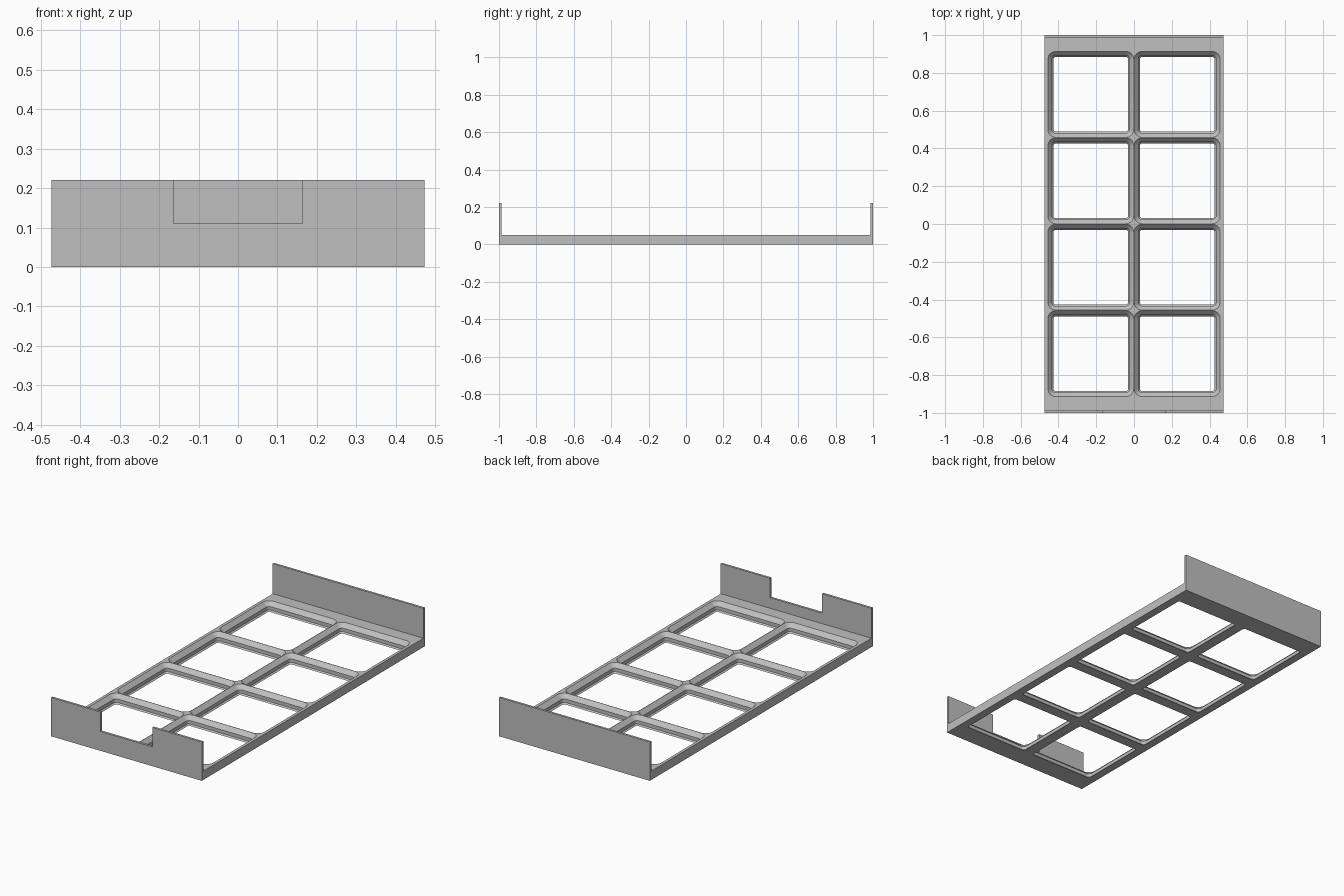
import bpy, bmesh, math

if "Cube" in bpy.data.objects:
    bpy.data.objects.remove(bpy.data.objects["Cube"])

W, L = 0.473, 1.0          # half width, half length
T = 0.013                  # end wall thickness
H, TOP = 0.05, 0.22        # tray height, wall height
PITCH = 0.4575

grey = bpy.data.materials.new("plain grey")
grey.diffuse_color = (0.53, 0.53, 0.53, 1)
grey.use_nodes = True
grey.node_tree.nodes["Principled BSDF"].inputs["Base Color"].default_value = grey.diffuse_color


def finish(bm, name):
    bmesh.ops.recalc_face_normals(bm, faces=bm.faces)
    me = bpy.data.meshes.new(name)
    bm.to_mesh(me)
    bm.free()
    me.materials.append(grey)
    ob = bpy.data.objects.new(name, me)
    bpy.context.collection.objects.link(ob)
    return ob


def ring(bm, cx, cy, hx, hy, r, z, steps=8):
    """Rounded rectangle of vertices; r = 0 gives plain corners."""
    vs = []
    for k, (sx, sy) in enumerate([(1, 1), (-1, 1), (-1, -1), (1, -1)]):
        n = steps if r else 0
        for i in range(n + 1):
            a = math.pi / 2 * (k + (i / n if n else 0))
            vs.append(bm.verts.new((cx + sx * (hx - r) + r * math.cos(a),
                                    cy + sy * (hy - r) + r * math.sin(a), z)))
    return vs


def bridge(bm, a, b):
    for i in range(len(a)):
        j = (i + 1) % len(a)
        bm.faces.new((a[i], a[j], b[j], b[i]))


def loop_edges(bm, vs):
    return [bm.edges.get((vs[i - 1], vs[i])) for i in range(len(vs))]


# Tray frame: eight stepped, tapered openings
bm = bmesh.new()
low = ring(bm, 0, 0, W, L - T, 0, 0)
high = ring(bm, 0, 0, W, L - T, 0, H)
bridge(bm, low, high)
bottom_edges, top_edges = loop_edges(bm, low), loop_edges(bm, high)
# (inset from cell edge, corner radius, height)
STEPS = [(0.031, 0.0125, 0), (0.0235, 0.020, 0.0076),
         (0.0235, 0.020, 0.027), (0.0012, 0.0425, H)]
for ix in (-0.5, 0.5):
    for iy in (-1.5, -0.5, 0.5, 1.5):
        rings = [ring(bm, ix * PITCH, iy * PITCH, PITCH / 2 - d, PITCH / 2 - d, r, z)
                 for d, r, z in STEPS]
        for a, b in zip(rings, rings[1:]):
            bridge(bm, a, b)
        bottom_edges += loop_edges(bm, rings[0])
        top_edges += loop_edges(bm, rings[-1])
for edges, n in ((bottom_edges, -1), (top_edges, 1)):
    bmesh.ops.triangle_fill(bm, use_beauty=True, edges=edges, normal=(0, 0, n))
frame = finish(bm, "tray_frame")
bpy.context.view_layer.objects.active = frame
frame.select_set(True)
bpy.ops.object.shade_smooth_by_angle(angle=math.radians(25))


# End walls: outline in x/z extruded through the wall thickness
def end_wall(name, outline, y):
    bm = bmesh.new()
    face = bm.faces.new([bm.verts.new((x, y, z)) for x, z in outline])
    ext = bmesh.ops.extrude_face_region(bm, geom=[face])
    bmesh.ops.translate(bm, vec=(0, T, 0),
                        verts=[v for v in ext["geom"] if isinstance(v, bmesh.types.BMVert)])
    finish(bm, name)


N, NZ = 0.163, 0.11        # notch half width and bottom
end_wall("back_wall", [(-W, 0), (W, 0), (W, TOP), (-W, TOP)], L - T)
end_wall("front_wall_notched", [(-W, 0), (W, 0), (W, TOP), (N, TOP), (N, NZ),
                                (-N, NZ), (-N, TOP), (-W, TOP)], -L)
